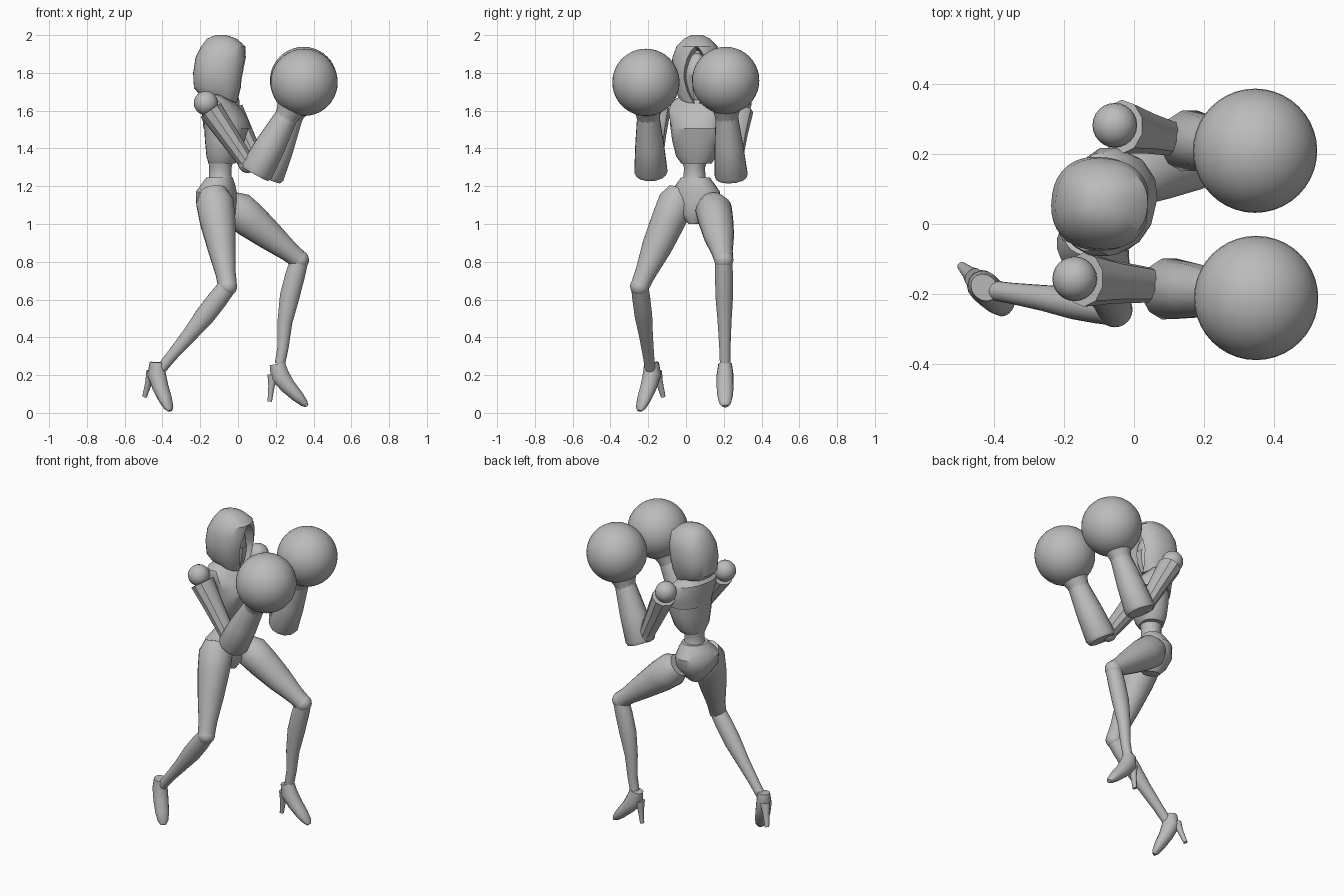
import bpy, bmesh, math
from mathutils import Vector, Matrix

cube = bpy.data.objects.get("Cube")
if cube:
    bpy.data.objects.remove(cube, do_unlink=True)

grey = bpy.data.materials.new("plain grey")
grey.use_nodes = True
grey.diffuse_color = (0.5, 0.5, 0.5, 1)
grey.node_tree.nodes["Principled BSDF"].inputs["Base Color"].default_value = (0.5, 0.5, 0.5, 1)
parts = []


def finish(bm, name):
    bmesh.ops.recalc_face_normals(bm, faces=bm.faces)
    mesh = bpy.data.meshes.new(name)
    bm.to_mesh(mesh)
    bm.free()
    mesh.materials.append(grey)
    ob = bpy.data.objects.new(name, mesh)
    bpy.context.collection.objects.link(ob)
    parts.append(ob)
    return ob


def loft(name, stations, side=(1, 0, 0), axis=None, n=20, power=2.0):
    """Skin rings; each station is (centre, radius along side, radius across)."""
    bm = bmesh.new()
    centres = [Vector(s[0]) for s in stations]
    rings = []
    for i, (c, ra, rb) in enumerate(stations):
        ahead, behind = centres[min(i + 1, len(centres) - 1)], centres[max(i - 1, 0)]
        t = Vector(axis) if axis else (ahead - behind).normalized()
        s = Vector(side)
        s = (s - t * s.dot(t)).normalized()
        w = t.cross(s)
        ring = []
        for k in range(n):
            a = math.tau * (k + 0.5) / n
            x, y = (math.copysign(abs(f) ** (2 / power), f) for f in (math.cos(a), math.sin(a)))
            ring.append(bm.verts.new(centres[i] + s * ra * x + w * rb * y))
        rings.append(ring)
    for low, high in zip(rings, rings[1:]):
        for k in range(n):
            j = (k + 1) % n
            bm.faces.new((low[k], low[j], high[j], high[k]))
    bm.faces.new(rings[0][::-1])
    bm.faces.new(rings[-1])
    return finish(bm, name)


def ball(name, centre, radii, segs=24):
    bm = bmesh.new()
    bmesh.ops.create_uvsphere(bm, u_segments=segs, v_segments=segs // 2, radius=1)
    r = radii if isinstance(radii, tuple) else (radii,) * 3
    bm.transform(Matrix.Translation(centre) @ Matrix.Diagonal((*r, 1)))
    return finish(bm, name)


def limb(name, a, b, profile, side=(1, 0, 0), n=20):
    """Loft from a to b; profile rows are (fraction, radius, radius, forward bulge)."""
    a, b = Vector(a), Vector(b)
    rows = [(a.lerp(b, f) + Vector((bulge, 0, 0)), r, q) for f, r, q, bulge in profile]
    return loft(name, rows, side, (b - a).normalized(), n)


def facing(deg):
    return (math.cos(math.radians(deg)), math.sin(math.radians(deg)), 0)


def stack(name, y, rows, turn, n=24, power=2.3):
    """Horizontal sections given as (height, x, depth, half width)."""
    return loft(name, [((x, y, z), d, w) for z, x, d, w in rows], facing(turn), (0, 0, 1), n, power)


# Torso
stack("corset", 0.055, [(1.32, -0.085, 0.07, 0.08), (1.36, -0.08, 0.085, 0.108),
                        (1.44, -0.07, 0.102, 0.128), (1.52, -0.06, 0.117, 0.138),
                        (1.58, -0.08, 0.1, 0.14)], -14, 16)
stack("bolero", 0.063, [(1.505, -0.058, 0.122, 0.142), (1.55, -0.065, 0.118, 0.152),
                        (1.6, -0.085, 0.105, 0.16), (1.65, -0.11, 0.08, 0.145),
                        (1.69, -0.11, 0.05, 0.065)], -14, 14)
stack("waist", 0.045, [(1.2, -0.095, 0.075, 0.08), (1.25, -0.093, 0.06, 0.058),
                       (1.3, -0.093, 0.06, 0.056), (1.35, -0.09, 0.07, 0.075)], -15, power=2)
stack("pelvis", 0.05, [(1.0, -0.09, 0.05, 0.03), (1.05, -0.1, 0.085, 0.085), (1.11, -0.115, 0.1, 0.13),
                       (1.17, -0.115, 0.1, 0.135), (1.21, -0.105, 0.085, 0.105),
                       (1.245, -0.098, 0.068, 0.078)], -25, power=2.1)
stack("neck", 0.055, [(1.62, -0.1, 0.055, 0.06), (1.72, -0.085, 0.05, 0.05)], 0, power=2)

# Hood with a pointed face opening and a front hem that dips
hood = stack("hood", 0.058, [(1.685, -0.105, 0.098, 0.1), (1.72, -0.105, 0.128, 0.122),
                             (1.8, -0.1, 0.137, 0.134), (1.88, -0.09, 0.135, 0.13),
                             (1.94, -0.078, 0.117, 0.108), (1.98, -0.085, 0.08, 0.07),
                             (2.0, -0.09, 0.03, 0.03)], -5, 36, 2.3)
for v in hood.data.vertices:
    if v.co.z < 1.7:
        v.co.z -= 0.5 * max(0, v.co.x + 0.1)
cutter = loft("hood_cutter", [((-0.06, 0.06, 1.78), 0.14, 0.05), ((0.1, 0.05, 1.78), 0.175, 0.085)],
              (0, 0, 1), (1, 0, 0), 24, 1.5)
cutter.hide_render = True
cut = hood.modifiers.new("opening", "BOOLEAN")
cut.operation = "DIFFERENCE"
cut.object = cutter
bpy.context.view_layer.objects.active = hood
bpy.ops.object.modifier_apply(modifier=cut.name)
parts.remove(cutter)
bpy.data.objects.remove(cutter, do_unlink=True)
ball("face", (-0.055, 0.055, 1.79), (0.06, 0.065, 0.115))
loft("face_mask", [((-0.05, 0.055, 1.66), 0.035, 0.03), ((-0.045, 0.055, 1.72), 0.052, 0.05),
                   ((-0.045, 0.055, 1.79), 0.06, 0.062)], n=8)

# Arms: shoulder, upper arm, elbow, flared forearm, wrist and round glove
arms = {
    "right": ((-0.17, -0.157, 1.64), (0.05, -0.175, 1.32), (0.09, -0.185, 1.265),
              (0.26, -0.2, 1.575), (0.35, -0.212, 1.75)),
    "left": ((-0.055, 0.283, 1.64), (0.11, 0.245, 1.31), (0.15, 0.24, 1.245),
             (0.285, 0.215, 1.575), (0.347, 0.21, 1.76)),
}
for tag, (shoulder, elbow, cuff, wrist, fist) in arms.items():
    ball(tag + "_shoulder", shoulder, 0.064)
    limb(tag + "_upper_arm", shoulder, elbow, [(0.12, 0.068, 0.078, 0), (0.5, 0.058, 0.062, 0),
                                               (1, 0.045, 0.05, 0)], n=10)
    ball(tag + "_elbow", elbow, 0.05)
    limb(tag + "_forearm", cuff, wrist, [(0, 0.08, 0.082, 0), (0.06, 0.092, 0.09, 0),
                                         (0.5, 0.082, 0.078, 0), (1, 0.062, 0.06, 0)], n=12)
    limb(tag + "_wrist", wrist, fist, [(-0.15, 0.058, 0.058, 0), (0.05, 0.066, 0.066, 0),
                                       (0.25, 0.082, 0.08, 0), (0.5, 0.1, 0.1, 0)])
    ball(tag + "_glove", fist, 0.178, 40)

# Legs: thigh, knee, shin and heeled shoe
legs = {
    "right": ((-0.125, -0.045, 1.13), (-0.055, -0.245, 0.67), (-0.405, -0.19, 0.235),
              (-0.42, -0.19, 0.265), -43, 15, 0.005),
    "left": ((-0.015, 0.145, 1.085), (0.325, 0.2, 0.81), (0.222, 0.207, 0.26),
             (0.22, 0.207, 0.26), 0, 0, -0.015),
}
for tag, (hip, knee, shin_end, ankle, yaw, pitch, bow) in legs.items():
    limb(tag + "_thigh", hip, knee, [(-0.1, 0.07, 0.07, 0), (0.03, 0.1, 0.097, 0), (0.25, 0.095, 0.092, 0),
                                     (0.55, 0.076, 0.08, 0), (0.85, 0.054, 0.056, 0), (1, 0.05, 0.05, 0)])
    ball(tag + "_knee", knee, 0.051)
    limb(tag + "_shin", knee, shin_end, [(0, 0.048, 0.046, 0), (0.15, 0.053, 0.048, bow / 2),
                                         (0.35, 0.053, 0.047, bow), (0.6, 0.04, 0.037, bow),
                                         (0.85, 0.03, 0.03, 0), (1, 0.028, 0.028, 0)])
    pose = (Matrix.Translation(ankle) @ Matrix.Rotation(math.radians(yaw), 4, "Z")
            @ Matrix.Rotation(math.radians(pitch), 4, "Y"))
    shoe = [(-0.012, 0.0, 0.042, 0.036), (0.0, -0.06, 0.052, 0.045), (0.045, -0.12, 0.042, 0.045),
            (0.095, -0.172, 0.033, 0.041), (0.13, -0.208, 0.022, 0.031), (0.145, -0.224, 0.01, 0.016)]
    heel = [(-0.035, -0.06, 0.03, 0.03), (-0.043, -0.12, 0.017, 0.02), (-0.052, -0.2, 0.012, 0.013)]
    for piece, rows in (("_shoe", shoe), ("_heel", heel)):
        ob = loft(tag + piece, [((u, 0, z), a, b) for u, z, a, b in rows], n=14)
        ob.data.transform(pose)

# Smooth shading that keeps the hard edges
bpy.ops.object.select_all(action="DESELECT")
for ob in parts:
    ob.select_set(True)
bpy.context.view_layer.objects.active = parts[0]
bpy.ops.object.shade_smooth_by_angle(angle=math.radians(35))
